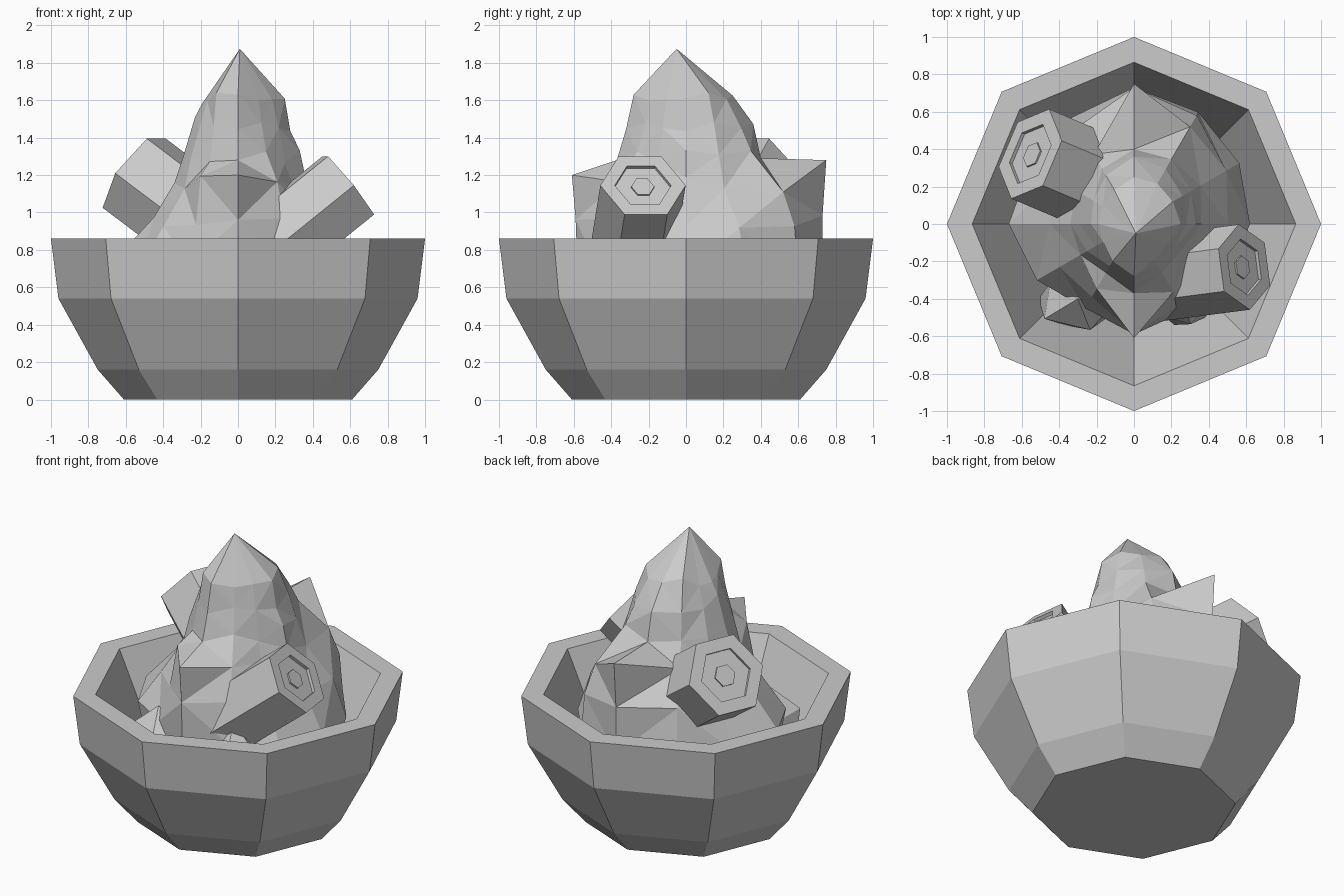
import bpy, bmesh, math, random
from mathutils import Vector, Matrix

random.seed(4)
cube = bpy.data.objects.get("Cube")
if cube:
    bpy.data.objects.remove(cube)

stone = bpy.data.materials.new("stone grey")
stone.use_nodes = True
GREY = (0.6, 0.6, 0.6, 1)
stone.diffuse_color = GREY
stone.node_tree.nodes["Principled BSDF"].inputs["Base Color"].default_value = GREY


def finish(bm, name):
    """Turn a bmesh into a flat-shaded stone object."""
    bmesh.ops.recalc_face_normals(bm, faces=bm.faces)
    mesh = bpy.data.meshes.new(name)
    bm.to_mesh(mesh)
    bm.free()
    mesh.materials.append(stone)
    obj = bpy.data.objects.new(name, mesh)
    bpy.context.collection.objects.link(obj)
    return obj


def ring(bm, sides, radius, z):
    """A regular ring of vertices."""
    step = math.tau / sides
    return [bm.verts.new((radius * math.cos(i * step), radius * math.sin(i * step), z))
            for i in range(sides)]


def bridge(bm, low, high):
    """Quads between two rings."""
    n = len(low)
    for i in range(n):
        j = (i + 1) % n
        bm.faces.new((low[i], low[j], high[j], high[i]))


def lathe(bm, sides, profile):
    """Capped faceted turning from (radius, height) points."""
    rings = [ring(bm, sides, r, z) for r, z in profile]
    for low, high in zip(rings, rings[1:]):
        bridge(bm, low, high)
    bm.faces.new(rings[0][::-1])
    bm.faces.new(rings[-1])


# Eight-sided bowl: flat rim, straight tapering inner wall
bm = bmesh.new()
lathe(bm, 8, [(0.61, 0), (0.75, 0.16), (0.96, 0.54), (1, 0.86),
              (0.865, 0.86), (0.57, 0.22)])
finish(bm, "bowl")

# Rocky spire: irregular rings, radii in hundredths, counterclockwise from +x
LEVELS = [
    (0.2, [50] * 12),
    (0.7, [62, 65, 69, 73, 66, 64, 67, 60, 52, 58, 54, 58]),
    (0.95, [50, 57, 67, 73, 60, 48, 45, 46, 45, 59, 50, 44]),
    (1.16, [36, 41, 60, 75, 43, 36, 34, 33, 40, 61, 42, 34]),
    (1.3, [33, 35, 40, 40, 34, 31, 29, 29, 30, 37, 30, 29]),
    (1.47, [28, 30, 34, 36, 30, 25, 23, 24, 26, 32, 25, 25]),
    (1.62, [25, 24, 25, 25, 21, 19, 19, 19, 23, 28, 22, 21]),
]
bm = bmesh.new()
rings = []
for level, (z, radii) in enumerate(LEVELS):
    verts = ring(bm, len(radii), 1, z)
    for v, r in zip(verts, radii):
        v.co.x *= r / 100
        v.co.y *= r / 100
        if level:
            v.co.z += random.uniform(-0.04, 0.04)
    rings.append(verts)
# The rear spike and the front ledge keep exact heights
rings[3][2].co.z = 1.11
rings[3][3].co.z = 1.28
rings[3][9].co.z = 1.2
rings[4][3].co.z = 1.29
rings[4][9].co.z = 1.28
for low, high in zip(rings, rings[1:]):
    bridge(bm, low, high)
bm.faces.new(rings[0][::-1])
peak = bm.verts.new((0.01, -0.05, 1.875))
top = rings[-1]
for i in range(len(top)):
    bm.faces.new((top[i], top[(i + 1) % len(top)], peak))
bmesh.ops.triangulate(bm, faces=bm.faces, quad_method='SHORT_EDGE')
finish(bm, "rock_spire")


# Hexagonal stubs with a recessed end and a small raised hexagon
def hex_stub(name, centre, normal, radius, length):
    bm = bmesh.new()
    recess = -0.02
    lathe(bm, 6, [(radius, -length), (radius, 0), (radius * 0.66, 0),
                  (radius * 0.66, recess), (radius * 0.27, recess),
                  (radius * 0.27, -0.01)])
    n = Vector(normal).normalized()
    side = Vector((0, 0, 1)).cross(n).normalized()
    up = n.cross(side)
    turn = Matrix((side, up, n)).transposed().to_4x4()
    bm.transform(Matrix.Translation(centre) @ turn)
    finish(bm, name)


hex_stub("front_hex_stub", (0.59, -0.23, 1.145), (0.77, 0.1, 0.62), 0.23, 0.6)
hex_stub("rear_hex_stub", (-0.555, 0.375, 1.21), (-0.757, 0.32, 0.57), 0.26, 0.55)


# Low boulders at the front foot of the spire
def boulder(name, centre, size):
    bm = bmesh.new()
    bmesh.ops.create_icosphere(bm, subdivisions=1, radius=1)
    for v in bm.verts:
        v.co *= random.uniform(0.88, 1.08)
        v.co = Vector(c + s * k for c, s, k in zip(centre, size, v.co))
    finish(bm, name)


boulder("front_right_boulder", (-0.3, -0.4, 0.5), (0.23, 0.19, 0.28))
boulder("front_left_boulder", (0.26, -0.42, 0.55), (0.16, 0.14, 0.34))
